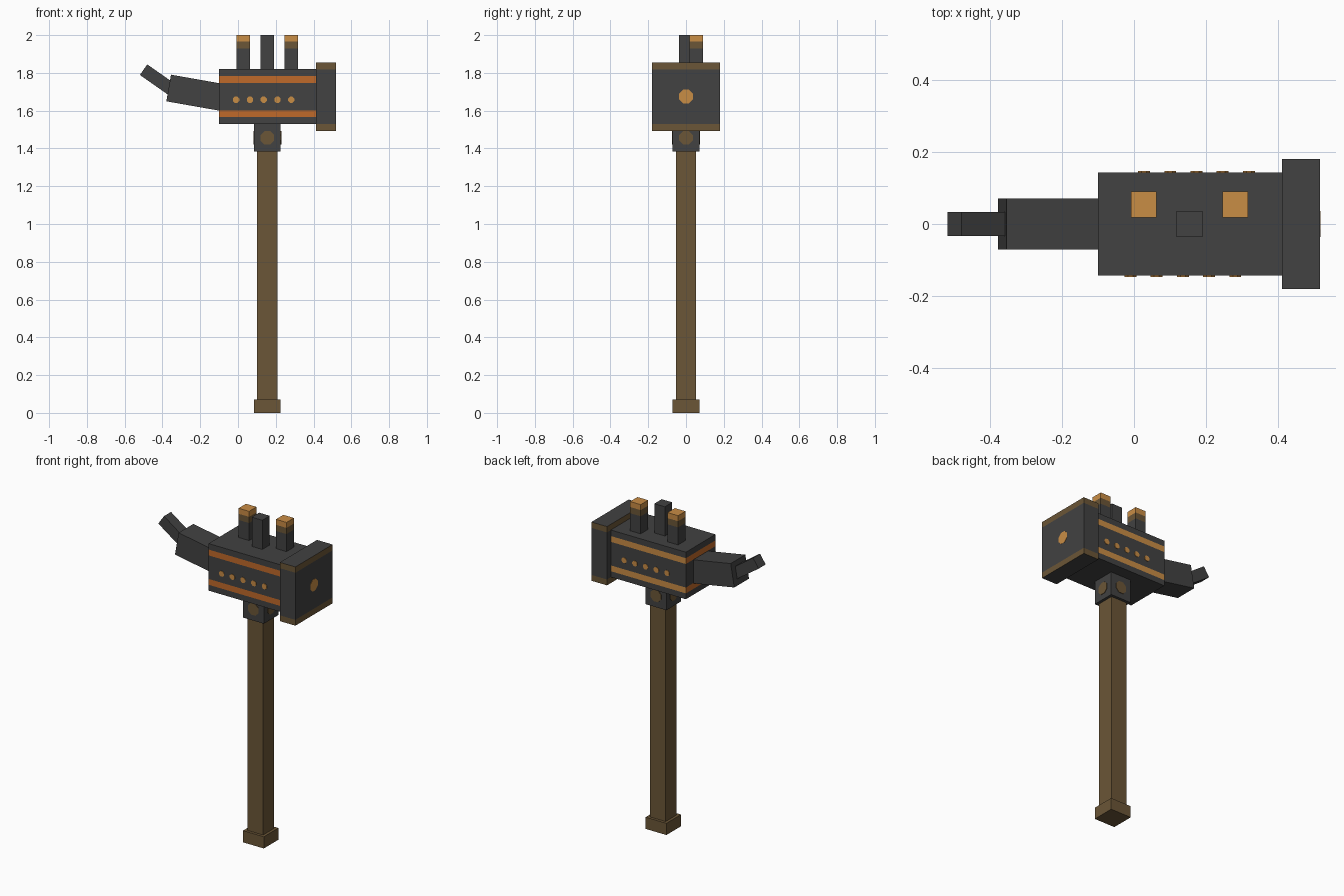
import bpy, bmesh, math
from mathutils import Matrix, Vector

cube = bpy.data.objects.get("Cube")
if cube:
    bpy.data.objects.remove(cube, do_unlink=True)


def material(name, rgb):
    m = bpy.data.materials.new(name)
    m.use_nodes = True
    m.diffuse_color = (*rgb, 1)
    node = m.node_tree.nodes["Principled BSDF"]
    node.inputs["Base Color"].default_value = (*rgb, 1)
    node.inputs["Roughness"].default_value = 0.8
    return m


IRON = material("dark iron", (0.054, 0.054, 0.054))
BROWN = material("brown wood", (0.147, 0.093, 0.038))
GOLD = material("gold", (0.584, 0.266, 0.06))
ORANGE = material("copper orange", (0.527, 0.144, 0.023))
MATS = [IRON, BROWN, GOLD, ORANGE]


def finish(name, bm):
    mesh = bpy.data.meshes.new(name)
    bm.to_mesh(mesh)
    bm.free()
    for m in MATS:
        mesh.materials.append(m)
    obj = bpy.data.objects.new(name, mesh)
    bpy.context.collection.objects.link(obj)
    return obj


def box(name, lo, hi, mat, cuts=(), rule=None):
    """Axis-aligned box, cut at heights; rule(centre, normal) picks a material."""
    lo, hi = Vector(lo), Vector(hi)
    bm = bmesh.new()
    place = Matrix.Translation((lo + hi) / 2) @ Matrix.Diagonal((*(hi - lo), 1))
    bmesh.ops.create_cube(bm, size=1, matrix=place)
    for z in cuts:
        geom = bm.verts[:] + bm.edges[:] + bm.faces[:]
        bmesh.ops.bisect_plane(bm, geom=geom, plane_co=(0, 0, z), plane_no=(0, 0, 1))
    bm.normal_update()
    for f in bm.faces:
        picked = rule(f.calc_center_median(), f.normal) if rule else None
        f.material_index = MATS.index(picked or mat)
    return finish(name, bm)


def disc(name, centre, normal, radius, mat):
    """Thin octagonal plate facing along normal."""
    bm = bmesh.new()
    turn = Vector(normal).to_track_quat('Z', 'Y').to_matrix().to_4x4()
    bmesh.ops.create_cone(bm, cap_ends=True, segments=8, radius1=radius, radius2=radius,
                          depth=0.006, matrix=Matrix.Translation(centre) @ turn
                          @ Matrix.Rotation(math.pi / 8, 4, 'Z'))
    for f in bm.faces:
        f.material_index = MATS.index(mat)
    return finish(name, bm)


def arm(name, end, angle, length, width):
    """Square bar running back from its far end, tilted up toward -x."""
    bar = box(name, (0, -width / 2, -width / 2), (length, width / 2, width / 2), IRON)
    bar.location = end
    bar.rotation_euler.y = math.radians(angle)
    return bar


CX = 0.155  # handle axis

# Handle, pommel and collar
box("handle", (CX - 0.054, -0.054, 0.06), (CX + 0.054, 0.054, 1.39), BROWN)
box("pommel", (CX - 0.071, -0.071, 0), (CX + 0.071, 0.071, 0.072), BROWN)
box("collar", (CX - 0.071, -0.071, 1.385), (CX + 0.071, 0.071, 1.53), IRON)
for i, (dx, dy) in enumerate([(1, 0), (-1, 0), (0, 1), (0, -1)]):
    disc(f"collar_stud_{i + 1}", (CX + dx * 0.071, dy * 0.071, 1.456), (dx, dy, 0), 0.039, BROWN)


# Body with two stripes around it
def stripes(c, n):
    if abs(n.z) < 0.5 and (1.566 < c.z < 1.602 or 1.747 < c.z < 1.783):
        return GOLD if n.y > 0.5 else ORANGE


box("body", (-0.1, -0.144, 1.53), (0.412, 0.144, 1.82), IRON,
    (1.566, 1.602, 1.747, 1.783), stripes)
for i in range(5):
    offset = -0.165 + i * 0.073
    disc(f"front_rivet_{i + 1}", (CX + offset, -0.144, 1.658), (0, -1, 0), 0.018, GOLD)
    disc(f"back_rivet_{i + 1}", (CX - offset, 0.144, 1.658), (0, 1, 0), 0.018, GOLD)


# Striking head with rims at top and bottom
def rims(c, n):
    if abs(n.z) < 0.5 and abs(c.z - 1.674) > 0.145:
        return BROWN


box("striking_head", (0.412, -0.181, 1.493), (0.518, 0.181, 1.855), IRON, (1.529, 1.819), rims)
disc("head_stud", (0.516, 0, 1.675), (1, 0, 0), 0.039, GOLD)


# Chimneys
def chimney_bands(c, n):
    if c.z > 1.966:
        return GOLD
    if c.z > 1.928:
        return BROWN


for side, x in (("right", 0.027), ("left", 0.282)):
    box(f"{side}_chimney", (x - 0.036, 0.018, 1.81), (x + 0.036, 0.09, 2.0), IRON,
        (1.928, 1.966), chimney_bands)
box("centre_chimney", (CX - 0.036, -0.036, 1.81), (CX + 0.036, 0.036, 2.0), IRON)

# Bent horn
arm("horn_base", (-0.367, 0, 1.72), 10, 0.34, 0.143)
arm("horn_tip", (-0.5, 0, 1.817), 35, 0.19, 0.068)
